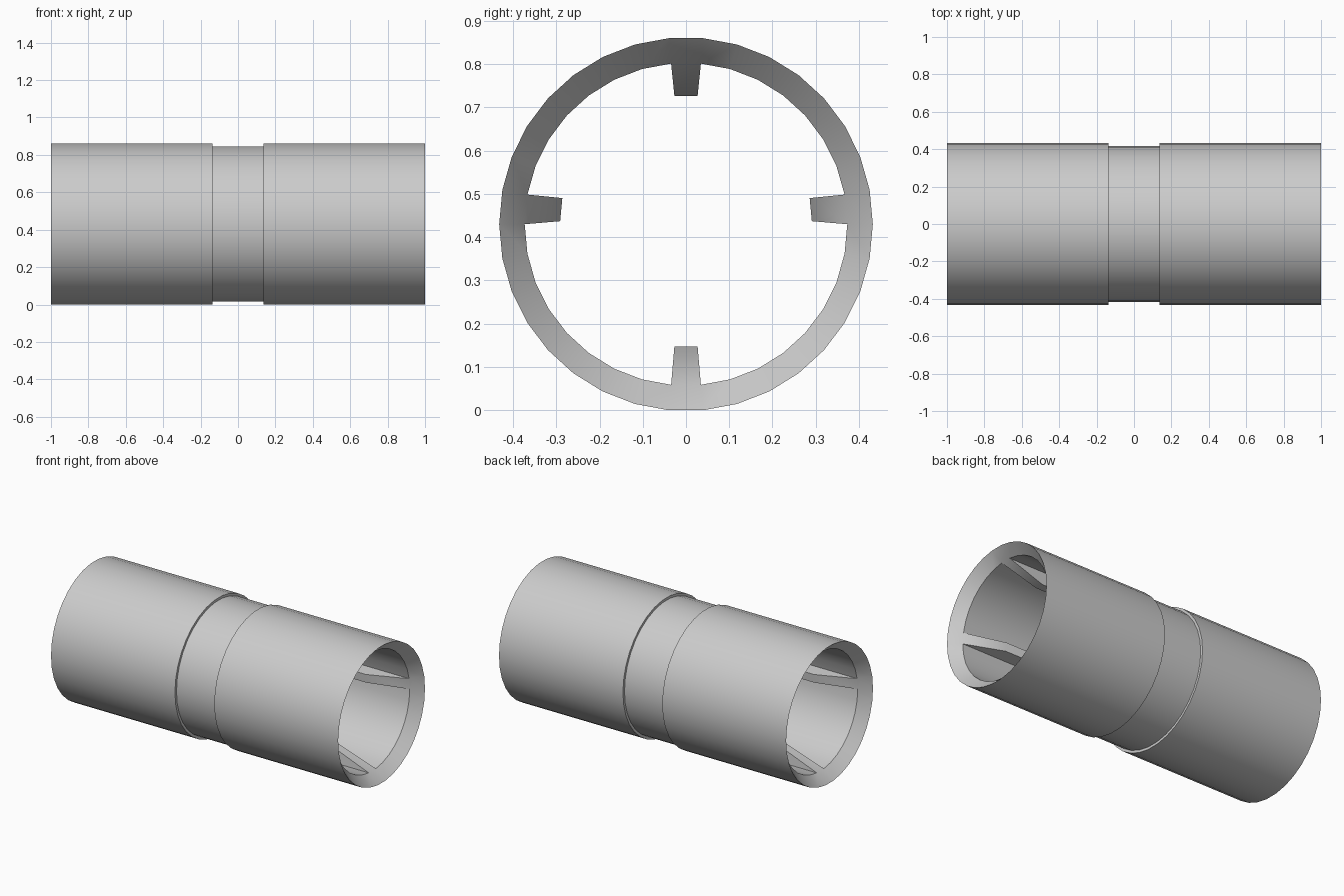
import bpy, bmesh
from math import cos, sin, tau, radians

SIDES = 34
CENTRE_Z = 0.43
OUTER, GROOVE, BORE = 0.432, 0.416, 0.373
RIB_COLUMNS = (0, 8, 16, 25)      # bore facets that carry a rib
RIB_SCALE, RIB_SHIFT = 0.78, 0.007
LIP_X, RIB_X, GROOVE_X = 0.935, 0.69, 0.137

if "Cube" in bpy.data.objects:
    bpy.data.objects.remove(bpy.data.objects["Cube"], do_unlink=True)

grey = bpy.data.materials.new("light grey")
grey.use_nodes = True
colour = (0.6, 0.6, 0.6, 1)
grey.diffuse_color = colour
grey.node_tree.nodes["Principled BSDF"].inputs["Base Color"].default_value = colour

bm = bmesh.new()


def ring(x, r, shift=0.0):
    """Ring of vertices around the x axis."""
    return [bm.verts.new((x, r * cos(tau * i / SIDES),
                          CENTRE_Z + shift + r * sin(tau * i / SIDES)))
            for i in range(SIDES)]


def bridge(a, b, skip=()):
    """Quads between two rings, leaving out the skipped columns."""
    for i in range(SIDES):
        if i not in skip:
            j = (i + 1) % SIDES
            bm.faces.new((a[i], a[j], b[j], b[i]))


# Outer wall with central groove, ending in a bevelled lip at both ends
profile = [(-LIP_X, BORE), (-1, OUTER), (-GROOVE_X, OUTER), (-GROOVE_X, GROOVE),
           (GROOVE_X, GROOVE), (GROOVE_X, OUTER), (1, OUTER), (LIP_X, BORE)]
rings = [ring(x, r) for x, r in profile]
for a, b in zip(rings, rings[1:]):
    bridge(a, b)

# Bore, open where the ribs rise
near, far = rings[0], rings[-1]
bridge(far, near, RIB_COLUMNS)

# Ribs with a ramp at each end
tip_near = ring(-RIB_X, BORE * RIB_SCALE, RIB_SHIFT)
tip_far = ring(RIB_X, BORE * RIB_SCALE, RIB_SHIFT)
for a, b in ((far, tip_far), (tip_far, tip_near), (tip_near, near)):
    bridge(a, b, set(range(SIDES)) - set(RIB_COLUMNS))
for i in RIB_COLUMNS:
    for k in (i, i + 1):
        bm.faces.new((near[k], tip_near[k], tip_far[k], far[k]))

bmesh.ops.delete(bm, geom=[v for v in bm.verts if not v.link_faces], context='VERTS')
bmesh.ops.recalc_face_normals(bm, faces=bm.faces)

mesh = bpy.data.meshes.new("ribbed_tube")
bm.to_mesh(mesh)
bm.free()
mesh.materials.append(grey)
tube = bpy.data.objects.new("ribbed_tube", mesh)
bpy.context.collection.objects.link(tube)

# Smooth the round walls, keep rims and ribs crisp
for o in bpy.context.selected_objects:
    o.select_set(False)
tube.select_set(True)
bpy.context.view_layer.objects.active = tube
bpy.ops.object.shade_smooth_by_angle(angle=radians(30))
